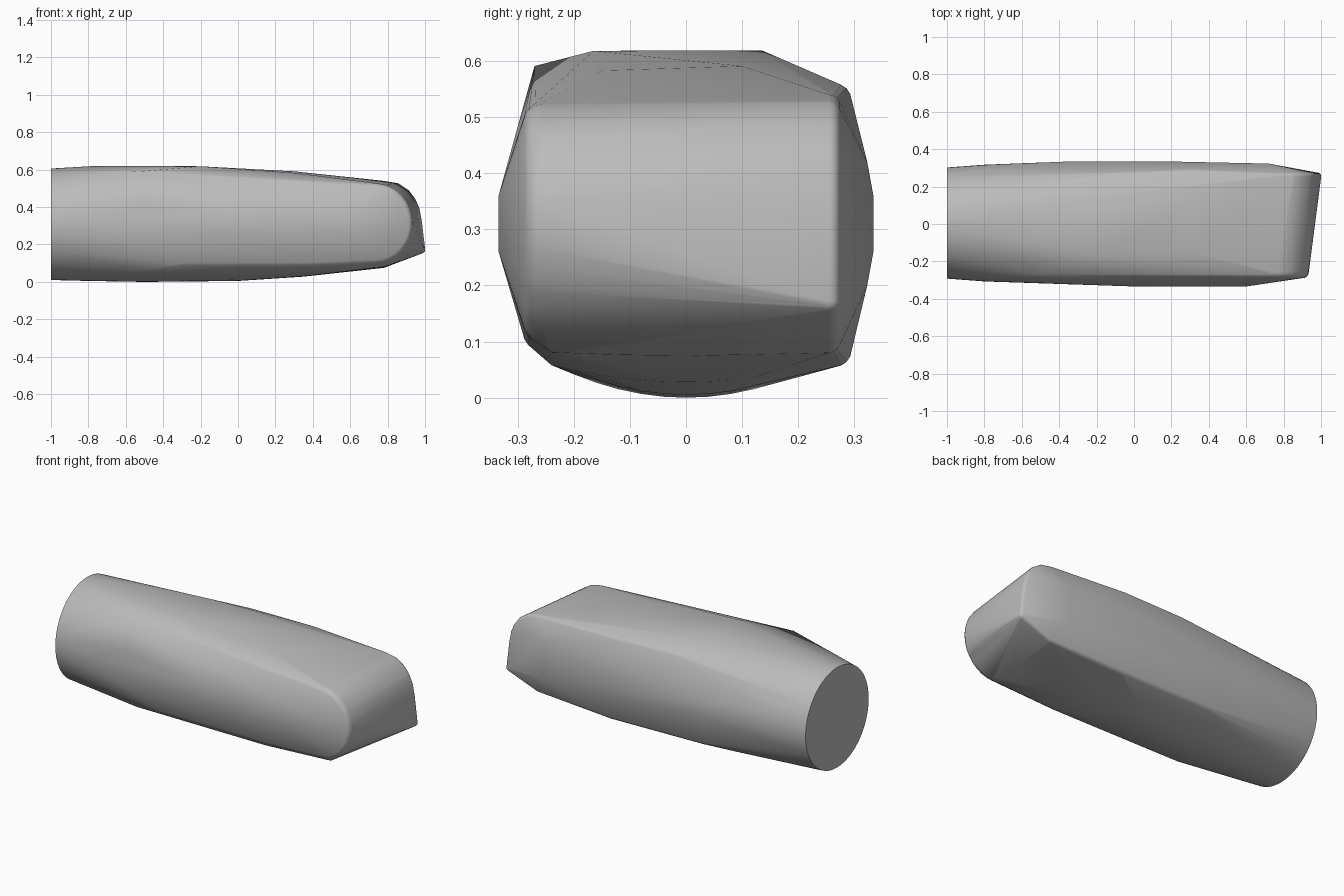
import bpy, bmesh, math
from mathutils import Vector

cube = bpy.data.objects.get("Cube")
if cube:
    bpy.data.objects.remove(cube, do_unlink=True)

grey = bpy.data.materials.new("plain grey")
grey.use_nodes = True
COLOUR = (0.5, 0.5, 0.5, 1)
grey.diffuse_color = COLOUR
grey.node_tree.nodes["Principled BSDF"].inputs["Base Color"].default_value = COLOUR

points = []


def ellipse(x, cy, cz, ry, rz, n=64):
    for i in range(n):
        a = math.tau * i / n
        points.append(Vector((x, cy + ry * math.cos(a), cz + rz * math.sin(a))))


def ball(x, y, z, r, n=16):
    # rounded corner of the skin, kept inside the corner position
    for j in range(1, n // 2):
        t = math.pi * j / (n // 2)
        for i in range(n):
            a = math.tau * i / n
            points.append(Vector((x + r * math.sin(t) * math.cos(a),
                                  y + r * math.cos(t),
                                  z + r * math.sin(t) * math.sin(a))))


# Flat oval end and the slight swelling behind it
ellipse(-1.0, 0.005, 0.308, 0.297, 0.298)
ellipse(-0.8, 0.005, 0.309, 0.312, 0.304)

# Shallow belly arc running along the length
for x, z in ((-0.5, 0.0), (0.0, 0.005), (0.35, 0.028), (0.78, 0.075)):
    for i in range(-6, 7):
        y = 0.04 * i
        lift = 0.06 if x < 0.2 else 0.03 if x < 0.6 else 0.006
        points.append(Vector((x, y, z + lift * (y / 0.24) ** 2)))

# Flat crown and the raised shoulder on the front
points += [Vector(p) for p in (
    (-0.78, 0.02, 0.619), (-0.28, 0.135, 0.619), (-0.2, -0.165, 0.618),
    (-0.52, -0.27, 0.591), (0.3, 0.1, 0.591), (0.3, -0.15, 0.583))]

# Bulging flat panels on the front and back sides
for side, xs in ((-1, (0.0, 0.6)), (1, (-0.35, 0.2))):
    for x in xs:
        for z in (0.26, 0.36):
            points.append(Vector((x, side * 0.334, z)))
for z in (0.2, 0.42):
    points.append(Vector((0.72, 0.323, z)))
    points.append(Vector((-0.5, -0.316, z)))

# Rounded long edges
for x, y, z in ((-0.3, -0.255, 0.112), (0.4, -0.26, 0.115),
                (-0.3, 0.255, 0.09), (0.3, 0.265, 0.085),
                (-0.1, 0.25, 0.535), (0.3, 0.265, 0.53)):
    ball(x, y, z, 0.03)

# Round nose at the front, fuller and pointed low at the back
for i in range(17):
    a = math.pi * (i / 16 - 0.5)
    ball(0.735 + 0.165 * math.cos(a), -0.255, 0.312 + 0.18 * math.sin(a), 0.035)
for x, z in ((0.78, 0.52), (0.85, 0.508), (0.9, 0.475), (0.93, 0.435),
             (0.95, 0.39), (0.962, 0.33), (0.981, 0.172), (0.79, 0.1)):
    ball(x, 0.255, z, 0.02)

# Stretch one skin over all the guide points
bm = bmesh.new()
for p in points:
    bm.verts.new(p)
hull = bmesh.ops.convex_hull(bm, input=bm.verts)
spare = {g for g in hull["geom_interior"] + hull["geom_unused"]
         if isinstance(g, bmesh.types.BMVert)}
bmesh.ops.delete(bm, geom=list(spare), context='VERTS')
bmesh.ops.remove_doubles(bm, verts=bm.verts, dist=0.003)
bmesh.ops.dissolve_limit(bm, angle_limit=math.radians(0.5),
                         verts=bm.verts, edges=bm.edges)
bmesh.ops.recalc_face_normals(bm, faces=bm.faces)

mesh = bpy.data.meshes.new("rounded_body")
bm.to_mesh(mesh)
bm.free()
body = bpy.data.objects.new("rounded_body", mesh)
bpy.context.collection.objects.link(body)
mesh.materials.append(grey)

bpy.ops.object.select_all(action='DESELECT')
body.select_set(True)
bpy.context.view_layer.objects.active = body
bpy.ops.object.shade_smooth_by_angle(angle=math.radians(30))
